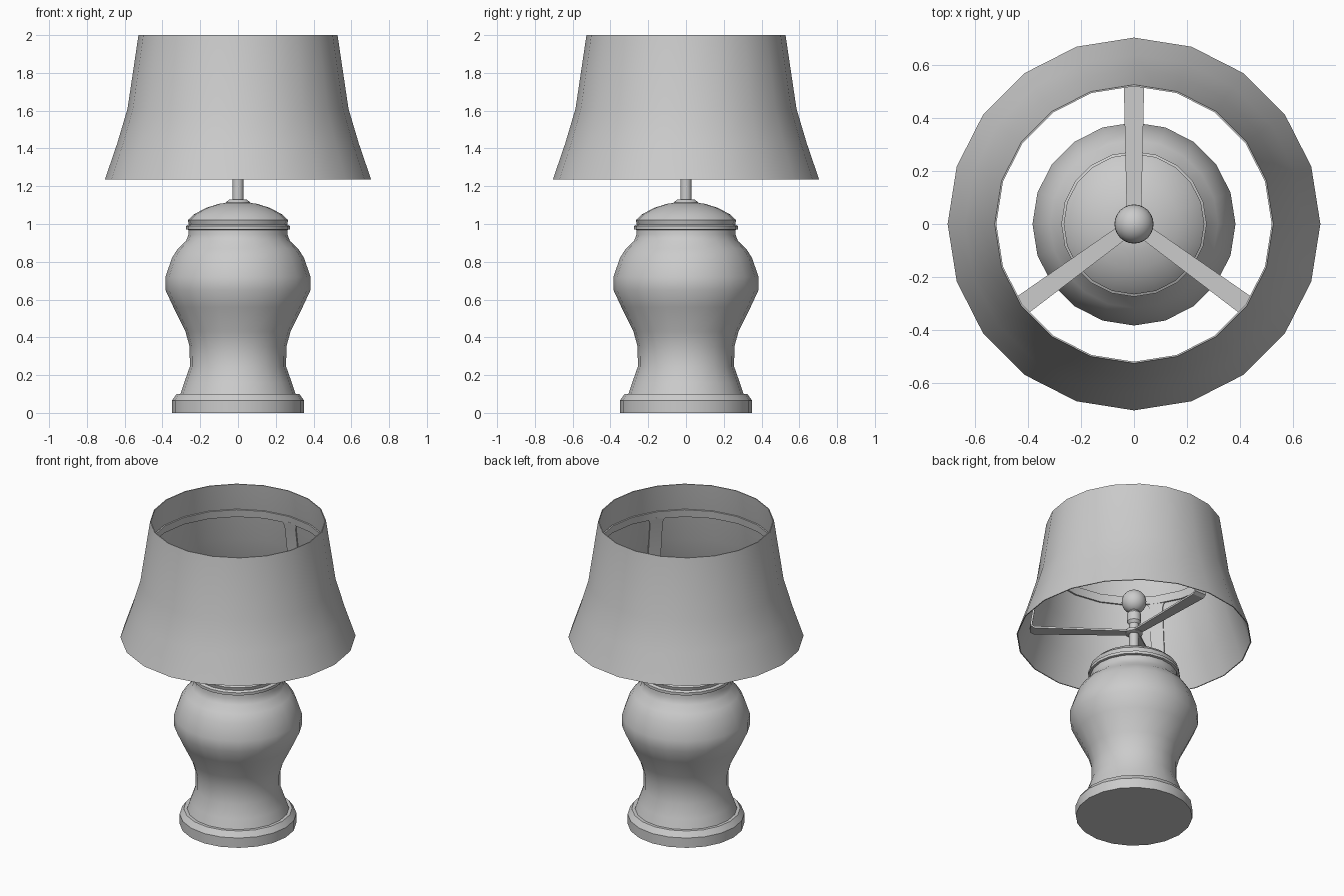
import bpy, bmesh, math
from mathutils import Vector

if "Cube" in bpy.data.objects:
    bpy.data.objects.remove(bpy.data.objects["Cube"])

SIDES = 20


def finish(bm, name, angle=35):
    bmesh.ops.remove_doubles(bm, verts=bm.verts, dist=1e-5)
    bmesh.ops.recalc_face_normals(bm, faces=bm.faces)
    me = bpy.data.meshes.new(name)
    bm.to_mesh(me)
    bm.free()
    ob = bpy.data.objects.new(name, me)
    bpy.context.collection.objects.link(ob)
    bpy.ops.object.select_all(action='DESELECT')
    ob.select_set(True)
    bpy.context.view_layer.objects.active = ob
    bpy.ops.object.shade_smooth_by_angle(angle=math.radians(angle))
    return ob


def lathe(name, profile, closed=False):
    """Revolve (radius, z) points; open profiles get capped ends, closed ones form a ring."""
    bm = bmesh.new()
    rings = [[bm.verts.new((r * math.cos(math.tau * i / SIDES),
                            r * math.sin(math.tau * i / SIDES), z))
              for i in range(SIDES)] for r, z in profile]
    pairs = list(zip(rings, rings[1:]))
    if closed:
        pairs.append((rings[-1], rings[0]))
    else:
        bm.faces.new(rings[0])
        bm.faces.new(rings[-1])
    for a, b in pairs:
        for i in range(SIDES):
            j = (i + 1) % SIDES
            bm.faces.new((a[i], a[j], b[j], b[i]))
    return finish(bm, name)


def shell(name, outer, t):
    """Thin revolved wall, thickness t inward."""
    return lathe(name, outer + [(r - t, z) for r, z in reversed(outer)], True)


def strap(name, angle, path, t=0.012):
    """Flat strip along (radius, z, width) points, turned to an angle."""
    bm = bmesh.new()
    out = Vector((math.cos(angle), math.sin(angle), 0))
    side = Vector((-out.y, out.x, 0))
    pts = [Vector((r, z)) for r, z, w in path]
    sections = []
    for k, (p, (_, _, w)) in enumerate(zip(pts, path)):
        d = (pts[min(k + 1, len(pts) - 1)] - pts[max(k - 1, 0)]).normalized()
        n = Vector((-d.y, d.x)) * t / 2
        sections.append([bm.verts.new(out * q.x + side * s * w / 2 + Vector((0, 0, q.y)))
                         for q, s in ((p + n, -1), (p + n, 1), (p - n, 1), (p - n, -1))])
    bm.faces.new(sections[0])
    bm.faces.new(sections[-1])
    for a, b in zip(sections, sections[1:]):
        for i in range(4):
            j = (i + 1) % 4
            bm.faces.new((a[i], a[j], b[j], b[i]))
    return finish(bm, name, 30)


# Plinth
lathe("base_plinth", [(0.35, 0), (0.35, 0.065), (0.325, 0.1), (0.29, 0.1)])

# Vase-shaped body
lathe("lamp_body", [(0.307, 0.095), (0.285, 0.16), (0.255, 0.245), (0.256, 0.35),
                    (0.278, 0.43), (0.342, 0.56), (0.384, 0.65), (0.384, 0.72),
                    (0.35, 0.82), (0.318, 0.87), (0.275, 0.91), (0.262, 0.945),
                    (0.262, 0.985)])

# Domed lid with rim, and small cap
lathe("lid", [(0.26, 0.968), (0.275, 0.972), (0.275, 0.99), (0.26, 0.998),
              (0.266, 1.02), (0.235, 1.05), (0.17, 1.085), (0.1, 1.107), (0.06, 1.112)])
lathe("lid_cap", [(0.065, 1.107), (0.065, 1.115), (0.045, 1.13), (0.03, 1.13)])

# Stem, collar and bulb socket
lathe("stem", [(0.029, 1.12), (0.029, 1.34)])
lathe("collar", [(0.04, 1.258), (0.052, 1.263), (0.052, 1.283), (0.035, 1.29)])
lathe("socket", [(0.027, 1.325), (0.042, 1.345), (0.042, 1.4), (0.03, 1.415), (0.03, 1.44)])

# Round bulb
bpy.ops.mesh.primitive_uv_sphere_add(segments=24, ring_count=14, radius=0.074,
                                     location=(0, 0, 1.485))
bulb = bpy.context.object
bulb.name = "bulb"
bpy.ops.object.shade_smooth()

# Flared shade
shell("shade", [(0.705, 1.235), (0.64, 1.425), (0.585, 1.61), (0.527, 2.0)], 0.006)

# Frame inside the shade: ring and three bent straps
shell("frame_ring", [(0.549, 1.775), (0.542, 1.825)], 0.01)
for n, deg in enumerate((90, 216, 324)):
    strap(f"frame_strap_{n + 1}", math.radians(deg),
          [(0.03, 1.272, 0.055), (0.6, 1.265, 0.08), (0.617, 1.275, 0.08),
           (0.618, 1.3, 0.08), (0.55, 1.745, 0.08), (0.545, 1.768, 0.095),
           (0.542, 1.785, 0.13)])
